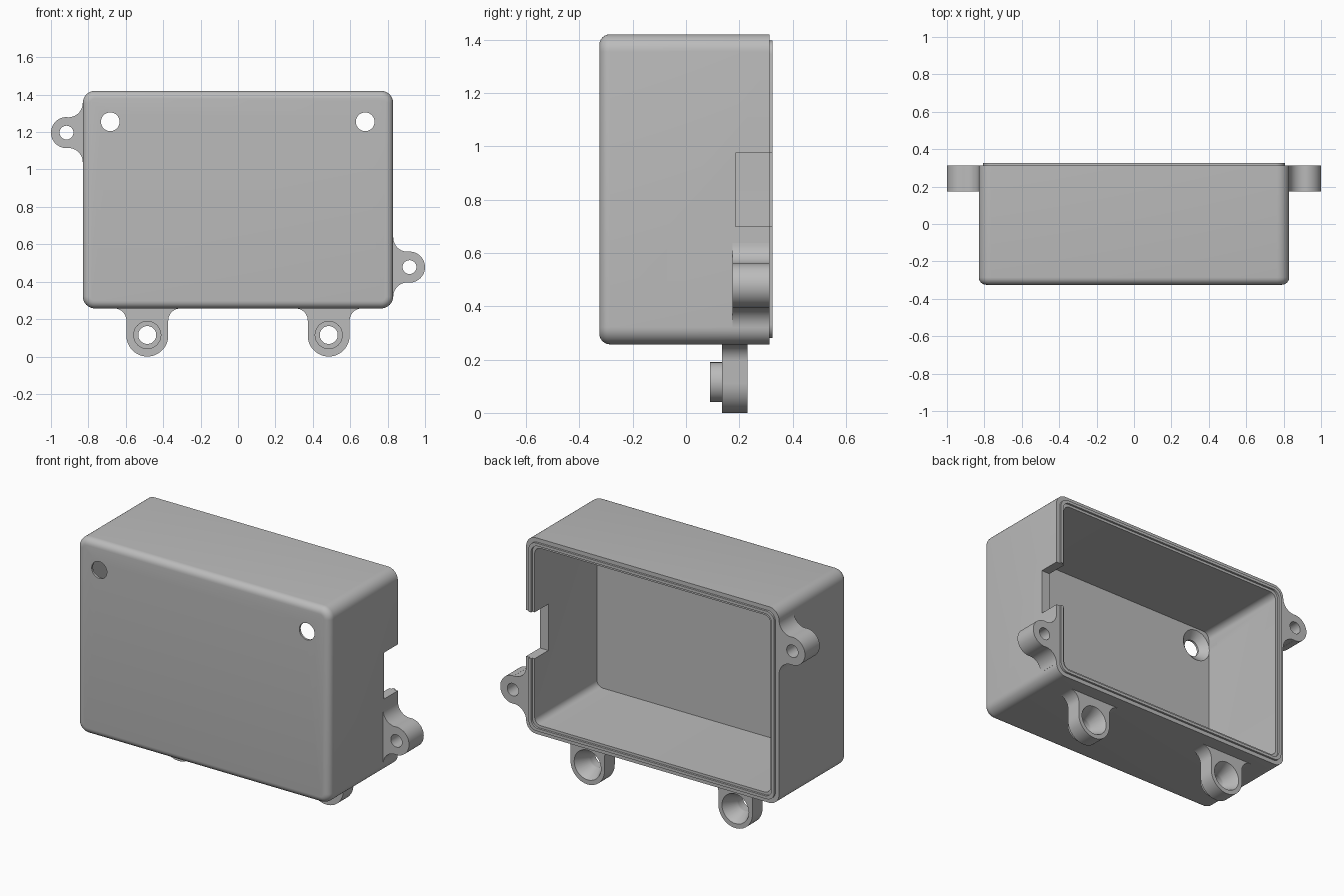
import bpy, bmesh
from math import sin, cos, pi, atan2, radians

cube = bpy.data.objects.get("Cube")
if cube:
    bpy.data.objects.remove(cube)

grey = bpy.data.materials.new("light_grey_plastic")
grey.use_nodes = True
tone = (0.5, 0.5, 0.5, 1)
grey.diffuse_color = tone
grey.node_tree.nodes["Principled BSDF"].inputs["Base Color"].default_value = tone

HALF_W, BOTTOM, TOP = 0.83, 0.257, 1.42
MID_Z, HALF_H = (BOTTOM + TOP) / 2, (TOP - BOTTOM) / 2
RIM = 0.313


def loft(name, rings):
    """Closed solid through a list of equal-length point rings."""
    bm = bmesh.new()
    loops = [[bm.verts.new(p) for p in ring] for ring in rings]
    n = len(loops[0])
    for a, b in zip(loops, loops[1:]):
        for i in range(n):
            j = (i + 1) % n
            bm.faces.new((a[i], a[j], b[j], b[i]))
    bm.faces.new(loops[0][::-1])
    bm.faces.new(loops[-1])
    bmesh.ops.recalc_face_normals(bm, faces=bm.faces)
    mesh = bpy.data.meshes.new(name)
    bm.to_mesh(mesh)
    bm.free()
    mesh.materials.append(grey)
    obj = bpy.data.objects.new(name, mesh)
    bpy.context.collection.objects.link(obj)
    return obj


def rounded_rect(inset, radius, y, steps=8):
    w, h = HALF_W - inset - radius, HALF_H - inset - radius
    pts = []
    for q, (sx, sz) in enumerate([(1, 1), (-1, 1), (-1, -1), (1, -1)]):
        for k in range(steps + 1):
            a = (q + k / steps) * pi / 2
            pts.append((sx * w + radius * cos(a), y, MID_Z + sz * h + radius * sin(a)))
    return pts


def turned(name, x, z, profile, n=40):
    """Round solid along y from (radius, y) pairs."""
    return loft(name, [[(x + r * cos(2 * pi * i / n), y, z + r * sin(2 * pi * i / n))
                        for i in range(n)] for r, y in profile])


def cut(obj, cutter):
    cutter.hide_render = True
    mod = obj.modifiers.new("cut", 'BOOLEAN')
    mod.operation, mod.solver, mod.object = 'DIFFERENCE', 'EXACT', cutter
    bpy.ops.object.select_all(action='DESELECT')
    bpy.context.view_layer.objects.active = obj
    obj.select_set(True)
    bpy.ops.object.modifier_apply(modifier=mod.name)


def tab_outline(height, r, fillet, spread, steps=12):
    """Round tab flowing into a wall: u along the wall, v outward."""
    a = atan2(fillet - height, spread) if spread < r + fillet - 0.0005 else 0
    half = [(spread, -0.02)]
    for k in range(steps + 1):
        t = -pi / 2 + (a - pi / 2) * k / steps
        half.append((spread + fillet * cos(t), fillet + fillet * sin(t)))
    for k in range(steps + 1):
        t = a + (pi / 2 - a) * k / steps
        half.append((r * cos(t), height + r * sin(t)))
    return half + [(-u, v) for u, v in half[-2::-1]]


# Hollow case: rounded front edge, stepped rim with raised lip, inner cavity
F = 0.04
rings = []
for k in range(7):
    t = k / 6 * pi / 2
    inset = F * (1 - sin(t))
    rings.append(rounded_rect(inset, 0.065 - inset, -0.325 + F * (1 - cos(t))))
for inset, radius, y in [(0, 0.065, RIM), (0.024, 0.05, RIM), (0.024, 0.05, 0.325),
                         (0.041, 0.045, 0.325), (0.041, 0.045, RIM),
                         (0.056, 0.04, RIM), (0.056, 0.04, -0.27)]:
    rings.append(rounded_rect(inset, radius, y))
case = loft("case", rings)
parts = [case]
cutters = []

# Countersunk front holes
for x in (-0.683, 0.68):
    c = turned("hole_cutter", x, 1.255, [(0.05, -0.4), (0.05, -0.312), (0.095, -0.27), (0.095, -0.2)])
    cut(case, c)
    cutters.append(c)

# Cable notch in one side wall
notch = loft("notch_cutter", [[(x, 0.185, 0.70), (x, 0.4, 0.70), (x, 0.4, 0.975), (x, 0.185, 0.975)]
                              for x in (0.7, 0.9)])
cut(case, notch)
cutters.append(notch)

# Side mounting ears
for name, s, z in [("right_ear", 1, 0.478), ("left_ear", -1, 1.197)]:
    outline = tab_outline(0.087, 0.083, 0.077, 0.159)
    ear = loft(name, [[(s * (HALF_W + v), y, z + u) for u, v in outline] for y in (0.175, RIM)])
    c = turned("ear_cutter", s * (HALF_W + 0.087), z, [(0.037, 0.1), (0.037, 0.4)])
    cut(ear, c)
    cutters.append(c)
    parts.append(ear)

# Bottom lugs with front boss and rear countersink
for name, x in [("right_lug", 0.485), ("left_lug", -0.485)]:
    outline = tab_outline(BOTTOM - 0.112, 0.112, 0.065, 0.177)
    lug = loft(name, [[(x + u, y, BOTTOM - v) for u, v in outline] for y in (0.135, 0.23)])
    boss = turned(name + "_boss", x, 0.115, [(0.075, 0.09), (0.075, 0.136)])
    c = turned("lug_cutter", x, 0.115, [(0.048, 0), (0.048, 0.145), (0.088, 0.23), (0.088, 0.3)])
    cut(lug, c)
    cut(boss, c)
    cutters.append(c)
    parts += [lug, boss]

for c in cutters:
    bpy.data.objects.remove(c)

# Smooth curved faces, keep crisp edges
bpy.ops.object.select_all(action='DESELECT')
for p in parts:
    p.select_set(True)
bpy.context.view_layer.objects.active = case
bpy.ops.object.shade_smooth_by_angle(angle=radians(30))
